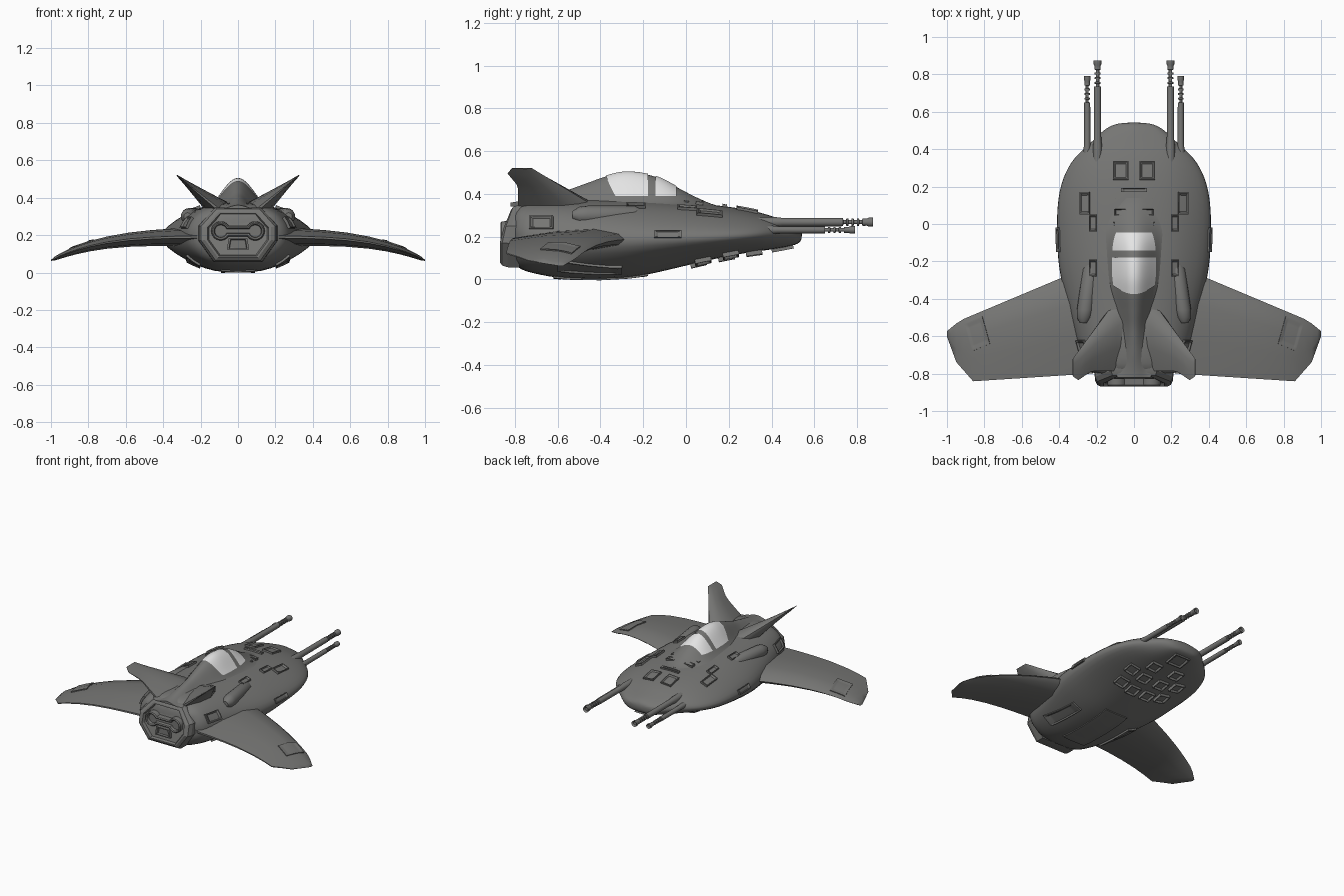
import bpy, bmesh, math
from mathutils import Vector
from mathutils.bvhtree import BVHTree

if "Cube" in bpy.data.objects:
    bpy.data.objects.remove(bpy.data.objects["Cube"])


def material(name, rgb):
    m = bpy.data.materials.new(name)
    m.diffuse_color = (*rgb, 1)
    m.use_nodes = True
    m.node_tree.nodes["Principled BSDF"].inputs["Base Color"].default_value = m.diffuse_color
    return m


HULL = material("dark_grey_hull", (0.18, 0.18, 0.174))
GLASS = material("pale_glass", (0.78, 0.78, 0.78))


def build(name, verts, faces, mat=HULL, mirror=False, subsurf=0, angle=35):
    bm = bmesh.new()
    vs = [bm.verts.new(v) for v in verts]
    for f in faces:
        bm.faces.new([vs[i] for i in f])
    bmesh.ops.recalc_face_normals(bm, faces=bm.faces)
    me = bpy.data.meshes.new(name)
    bm.to_mesh(me)
    bm.free()
    me.materials.append(mat)
    me.shade_smooth()
    me.set_sharp_from_angle(angle=math.radians(angle))
    ob = bpy.data.objects.new(name, me)
    bpy.context.collection.objects.link(ob)
    if mirror:
        ob.modifiers.new("mirror", 'MIRROR').use_mirror_merge = False
    if subsurf:
        s = ob.modifiers.new("smooth", 'SUBSURF')
        s.levels = s.render_levels = subsurf
    return ob


def grid_faces(rows, cols):
    return [(k * cols + i, k * cols + i + 1, (k + 1) * cols + i + 1, (k + 1) * cols + i)
            for k in range(rows - 1) for i in range(cols - 1)]


def loft(name, rings, **kw):
    n, verts = len(rings[0]), [p for r in rings for p in r]
    faces = [(k * n + i, k * n + (i + 1) % n, (k + 1) * n + (i + 1) % n, (k + 1) * n + i)
             for k in range(len(rings) - 1) for i in range(n)]
    faces += [tuple(range(n)), tuple(range(len(verts) - n, len(verts)))]
    return build(name, verts, faces, **kw)


# Main hull: y, keel z, half width, lower edge z, upper edge z, shoulder z, crest z
SECTIONS = [
    (-.83, .06, .235, .14, .24, .31, .35),
    (-.72, .03, .285, .12, .24, .33, .375),
    (-.58, .0, .325, .12, .24, .335, .38),
    (-.30, .0, .40, .125, .23, .33, .38),
    (-.15, .028, .42, .14, .225, .33, .375),
    (.10, .09, .423, .16, .225, .315, .357),
    (.25, .12, .39, .175, .225, .30, .338),
    (.36, .135, .325, .19, .23, .28, .315),
    (.43, .145, .235, .195, .23, .265, .29),
    (.50, .158, .17, .20, .225, .245, .268),
    (.545, .175, .095, .20, .215, .232, .245)]
rings = []
for y, keel, w, low, high, shoulder, crest in SECTIONS:
    deck = min(w / 2, .07 + .18 * w)
    half = [(deck + .03, keel), (w, low), (w, high), (min(.85 * w, .12 + .345 * w), shoulder), (deck, crest - .012)]
    ring = [(0, keel)] + half + [(0, crest)] + [(-x, z) for x, z in reversed(half)]
    rings.append([(x, y, z) for x, z in ring])
hull = loft("main_hull", rings, subsurf=2, angle=80)


# Swept surfaces: stations of (x, z, leading y, trailing y, thickness)
def blade(name, stations, normal):
    foil = [(0, 0), (.06, .55), (.3, 1), (.65, .75), (1, .12)]
    loop = foil + [(u, -t) for u, t in reversed(foil[1:])]
    nx, nz = normal
    rings = [[(x + nx * t * th / 2, a + (b - a) * u, z + nz * t * th / 2) for u, t in loop]
             for x, z, a, b, th in stations]
    return loft(name, rings, mirror=True, angle=50)


# Drooping wing with clipped, rounded tip
def wing_station(x):
    lead = -.125 - .42 * x - max(0, x - .93) * .4
    trail = -.785 - .065 * x + max(0, x - .86) * 1.2 + max(0, x - .95) * 1.6
    return x, .19 - .125 * x ** 4, lead, trail, .11 * (1 - x) ** .5 + .005


wing = blade("wing", [wing_station(x) for x in (.22, .34, .46, .58, .7, .79, .86, .91, .95, .98, 1)], (0, 1))


# Canted tail fin with notched rear tip
def fin_station(t):
    trail = -.785 - .05 * max(0, 1 - abs(t - .88) / .3)
    return .09 + .237 * t, .325 + .195 * t, -.40 - .32 * t, trail, .12 * (1 - t) ** 1.1 + .006


blade("tail_fin", [fin_station(k / 8) for k in range(9)], (-.66, .75))

# Cockpit fairing with bell-shaped section: y, half width, crest z, over a level base
BASE = .342
SPINE = [(-.82, .09, .36), (-.65, .095, .395), (-.55, .105, .42), (-.45, .135, .455), (-.37, .16, .483),
         (-.29, .175, .50), (-.2, .182, .494), (-.12, .185, .472), (-.04, .185, .43), (.04, .16, .388),
         (.14, .1, .348)]


def spine_at(y):
    i = max(k for k in range(len(SPINE) - 1) if k == 0 or SPINE[k][0] <= y)
    p = [SPINE[max(0, min(len(SPINE) - 1, i + k))] for k in (-1, 0, 1, 2)]
    t = (y - p[1][0]) / (p[2][0] - p[1][0])
    return [b + t / 2 * (c - a + t * (2 * a - 5 * b + 4 * c - d + t * (3 * b - a - 3 * c + d)))
            for a, b, c, d in list(zip(*p))[1:]]


def spine_point(y, u, off=0):
    w, top = spine_at(y)
    return (w * u + off * math.sin(u * math.pi / 2), y,
            BASE + (top - BASE) * (1 + math.cos(math.pi * u)) / 2 + off * math.cos(u * math.pi / 2))


loft("cockpit_fairing", [[spine_point(-.82 + .96 * k / 48, i / 14 - 1) for i in range(29)]
                         for k in range(49)], angle=60)


# Canopy panes follow the fairing, cut off at a level sill
def pane(name, y0, y1, slant):
    n, m, verts = 12, 20, []
    for k in range(n + 1):
        for i in range(m + 1):
            s = i / m * 2 - 1
            start = y0 + slant * s * s
            y = start + (y1 - start) * k / n
            reach = math.acos(min(1, 2 * (.388 - BASE) / (spine_at(y)[1] - BASE) - 1)) / math.pi
            verts.append(spine_point(y, s * reach, .005))
    ob = build(name, verts, grid_faces(n + 1, m + 1), mat=GLASS, angle=60)
    if sum(p.normal.z for p in ob.data.polygons) < 0:
        ob.data.flip_normals()


pane("canopy_rear_glass", -.375, -.178, .045)
pane("canopy_front_glass", -.142, -.045, 0)


# Round parts turned about a y axis
def turned(name, x, z, profile, sides=16, lean=0):
    rings = [[(x + lean * (y - profile[0][0]) + r * math.cos(a), y, z + r * math.sin(a))
              for a in (2 * math.pi * i / sides for i in range(sides))] for y, r in profile]
    return loft(name, rings, mirror=True)


def gun(name, x, z, base, tip, r):
    neck = tip - .14
    prof = [(base, r * 1.2), (base + .12, r * 1.25), (base + .15, r * 1.05), (neck, r)]
    for k in range(4):
        y = neck + .025 * k
        prof += [(y + .001, r * .5), (y + .014, r * .5), (y + .015, r * .9), (y + .024, r * .9)]
    prof += [(tip - .03, r * .85), (tip - .02, r * 1.1), (tip, r * 1.1), (tip - .01, r * .6)]
    turned(name, x, z, prof)


gun("inner_cannon", .195, .268, .30, .875, .019)
gun("outer_cannon", .25, .232, .28, .79, .016)
turned("shoulder_pipe", .27, .30, [(-.53, .02), (-.5, .04), (-.46, .045), (-.24, .045), (-.18, .015)], lean=-.14)

# Engine: raked octagonal housing with dumbbell nozzle and lower port
OCT = [(.12, .145), (.205, .05), (.205, -.03), (.125, -.14)]
OCT += [(-x, z) for x, z in reversed(OCT)]
STEPS = [(-.78, 1.03), (-.835, 1.02), (-.86, .96), (-.87, .86), (-.87, .8), (-.85, .76)]
loft("engine_housing", [[(x * s, y + max(0, z) * .35, .2 + z * s) for x, z in OCT] for y, s in STEPS], angle=20)


def dumbbell(r, bar, cx):
    a0 = math.asin(bar / r)
    arc = [(cx + r * math.cos(a), r * math.sin(a))
           for a in (-math.pi + a0 + 2 * (math.pi - a0) * i / 18 for i in range(19))]
    return arc + [(-x, -z) for x, z in arc]


loft("engine_nozzle", [[(x, y, .222 + z) for x, z in dumbbell(r, r - .022, .092)]
                       for y, r in [(-.825, .052), (-.862, .05), (-.868, .044), (-.864, .036), (-.845, .032)]],
     angle=30)
loft("engine_port", [[(x * s, y, .152 + z * s) for x, z in [(-.05, .03), (.05, .03), (.06, -.03), (-.06, -.03)]]
                     for y, s in [(-.83, 1), (-.868, 1), (-.868, .8), (-.85, .75)]])

# Surface panels: quads projected on a part, raised rim and sunk centre
bpy.context.view_layer.update()
deps = bpy.context.evaluated_depsgraph_get()
TREES = {o.name: BVHTree.FromObject(o, deps) for o in (hull, wing)}
DIRS = {"top": Vector((0, 0, 1)), "under": Vector((0, 0, -1)), "side": Vector((1, 0, 0))}


def panel(name, side, a0, a1, b0, b1, h=.012, part=hull, mirror=True, skew=0):
    tree, d = TREES[part.name], DIRS[side]
    us = [0, 0, .06, .14, .2, .5, .8, .86, .94, 1, 1]
    n, verts = len(us), []
    for j, v in enumerate(us):
        for i, u in enumerate(us):
            a, b = a0 + (a1 - a0) * u + skew * v, b0 + (b1 - b0) * v - skew * u
            o = d * 2 + (Vector((0, a, b)) if side == "side" else Vector((a, b, 0)))
            hit, nor, *_ = tree.ray_cast(o, -d)
            if hit is None:
                hit, nor, *_ = tree.find_nearest(o)
            e = min(i, j, n - 1 - i, n - 1 - j)
            verts.append(hit + nor * (-.008 if e == 0 else h if e < 3 else h * .35))
    build(name, verts, grid_faces(n, n), mirror=mirror, angle=25)


panel("nose_hatch", "top", .03, .11, .235, .335)
panel("nose_bar", "top", -.07, .07, .17, .19, mirror=False)
panel("deck_vent_front", "top", .04, .105, .045, .08, .015)
panel("deck_vent_rear", "top", .05, .11, -.01, .012, .015)
panel("shoulder_box", "top", .235, .285, .05, .17, .014)
for i, y in enumerate((-.04, -.28)):
    panel(f"shoulder_clip_{i + 1}", "top", .2, .235, y, y + .09, .014)
panel("wing_tip_panel", "top", .77, .865, -.64, -.495, .006, part=wing, skew=.04)
panel("rear_side_hatch", "side", -.73, -.62, .235, .29, .015)
panel("flank_panel", "side", -.15, -.02, .195, .225, .01)
for i, (x, y) in enumerate([(.02, .02), (.13, .04), (.03, .15), (.15, .17), (.05, .28)]):
    panel(f"belly_box_{i + 1}", "under", x, x + .08, y, y + .075, .02)
panel("belly_plate", "under", -.09, .09, -.62, -.18, .008, mirror=False)
panel("belly_vent", "under", .2, .27, -.6, -.3)
panel("chin_plate", "under", -.06, .06, .4, .5, .015, mirror=False)
